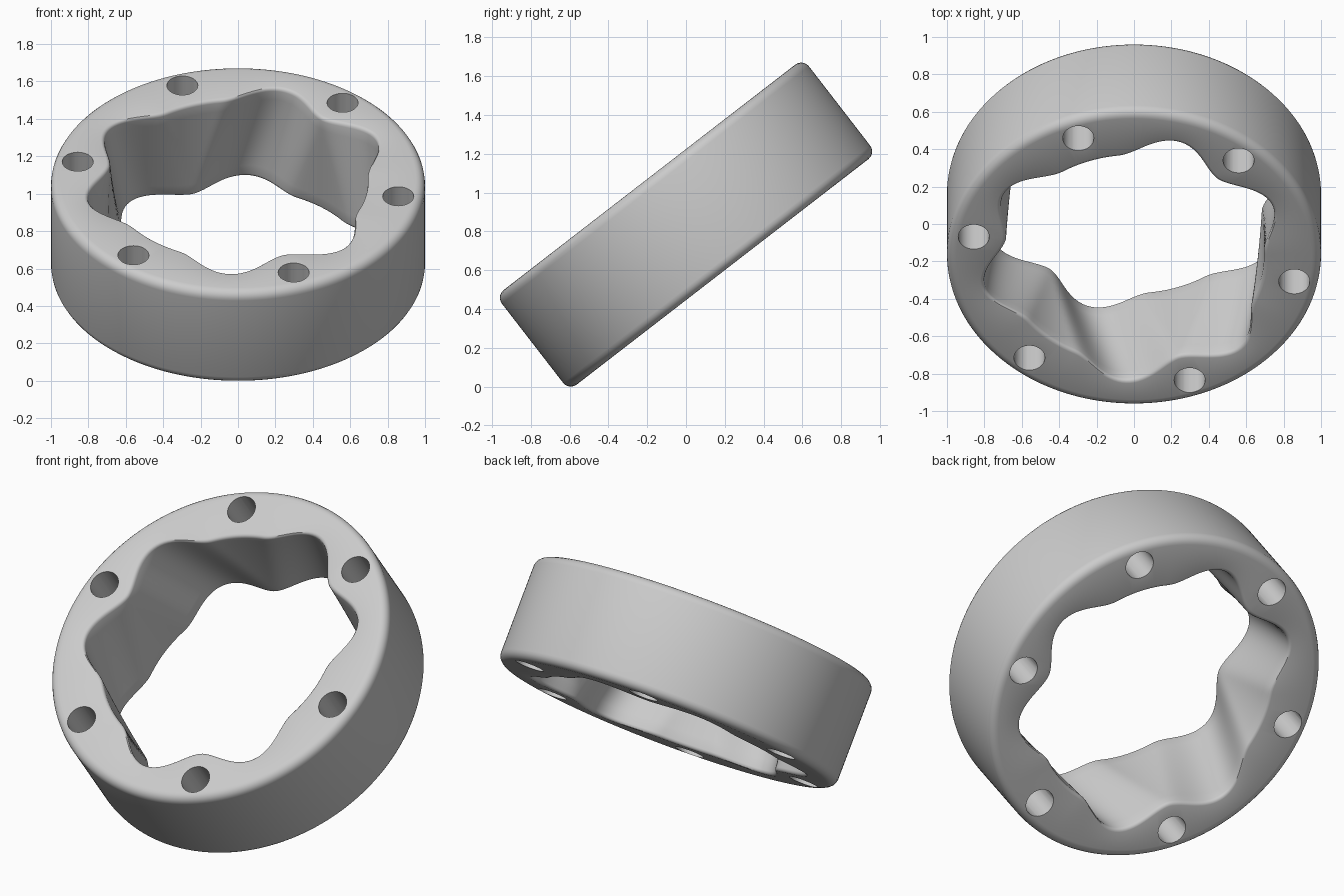
import bpy, bmesh, math
from mathutils import Matrix

cube = bpy.data.objects.get("Cube")
if cube:
    bpy.data.objects.remove(cube, do_unlink=True)

HALF = 0.308          # half thickness of the ring
ROUND = 0.05          # outer edge rounding
BEVEL = 0.02          # inner edge rounding
SEGS = 240
HOLE_START = 50       # angle of the first bolt hole, in degrees
TILT = Matrix.Translation((0, 0, 0.835)) @ Matrix.Rotation(math.radians(37.7), 4, 'X')


def bore_radius(deg, z):
    """Lobed bore whose six recesses drift sideways from top to bottom."""
    phi = abs((deg - HOLE_START + 60) % 120 - 60)
    centre = 30 - 7 * z / HALF
    d = min(abs(phi - centre) / 24, 1)
    return 0.695 + 0.125 * math.cos(d * math.pi / 2) ** 2


def arc(radius, start, end, steps):
    for i in range(steps + 1):
        a = math.radians(start + (end - start) * i / steps)
        yield radius * math.cos(a), radius * math.sin(a)


# Cross-section: outer wall rows, then bore rows as offsets from the bore radius
outer = [(1 - ROUND + x, y - HALF + ROUND) for x, y in arc(ROUND, -90, 0, 5)]
outer += [(1 - ROUND + x, y + HALF - ROUND) for x, y in arc(ROUND, 0, 90, 5)]
bore = [(BEVEL + x, HALF - BEVEL + y) for x, y in arc(BEVEL, 90, 180, 3)]
bore += [(0, (HALF - BEVEL) * (1 - i / 5)) for i in range(1, 10)]
bore += [(BEVEL + x, -HALF + BEVEL + y) for x, y in arc(BEVEL, 180, 270, 3)]

# Ring body
bm = bmesh.new()
loops = []
for s in range(SEGS):
    deg = 360 * s / SEGS
    a = math.radians(deg)
    section = outer + [(bore_radius(deg, z) + off, z) for off, z in bore]
    loops.append([bm.verts.new((r * math.cos(a), r * math.sin(a), z)) for r, z in section])
for s, here in enumerate(loops):
    there = loops[(s + 1) % SEGS]
    for i in range(len(here)):
        j = (i + 1) % len(here)
        bm.faces.new((here[i], there[i], there[j], here[j]))
bmesh.ops.recalc_face_normals(bm, faces=bm.faces)
mesh = bpy.data.meshes.new("lobed_ring")
bm.to_mesh(mesh)
bm.free()
ring = bpy.data.objects.new("lobed_ring", mesh)
bpy.context.collection.objects.link(ring)

# Six through holes, one in each lobe
bm = bmesh.new()
for k in range(6):
    a = math.radians(HOLE_START + 60 * k)
    place = Matrix.Translation((0.87 * math.cos(a), 0.87 * math.sin(a), 0))
    bmesh.ops.create_cone(bm, cap_ends=True, segments=32, radius1=0.083,
                          radius2=0.083, depth=1, matrix=place)
mesh = bpy.data.meshes.new("hole_cutter")
bm.to_mesh(mesh)
bm.free()
cutter = bpy.data.objects.new("hole_cutter", mesh)
cutter.hide_render = True
bpy.context.collection.objects.link(cutter)

cut = ring.modifiers.new("bolt_holes", 'BOOLEAN')
cut.operation = 'DIFFERENCE'
cut.solver = 'EXACT'
cut.object = cutter
bpy.ops.object.select_all(action='DESELECT')
bpy.context.view_layer.objects.active = ring
ring.select_set(True)
bpy.ops.object.modifier_apply(modifier=cut.name)
bpy.data.objects.remove(cutter, do_unlink=True)

# Smooth finish, then tilt the ring into its resting pose
bpy.ops.object.shade_smooth_by_angle(angle=math.radians(35))
ring.matrix_world = TILT
